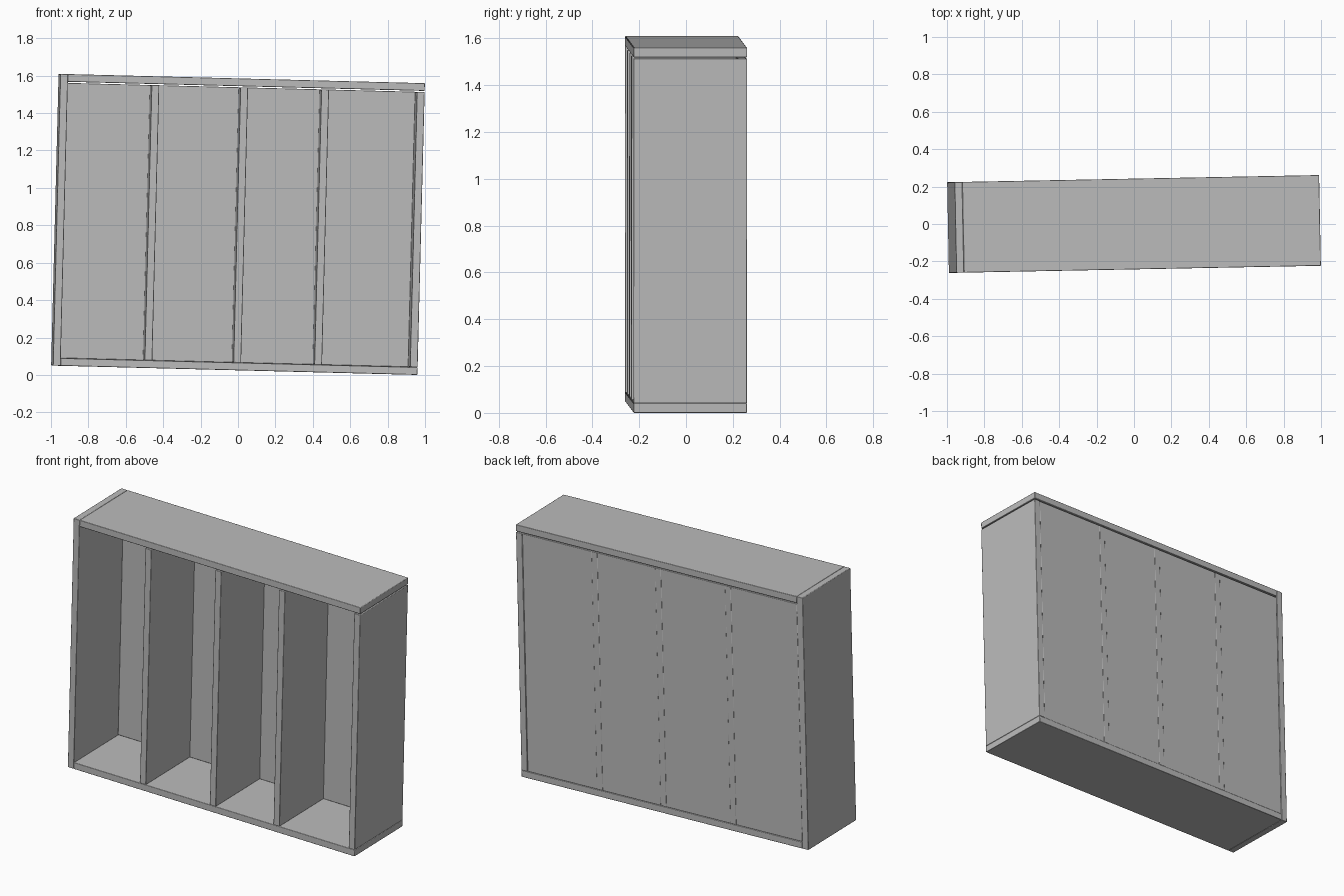
import bpy
import math
from mathutils import Matrix, Vector

cube = bpy.data.objects.get("Cube")
if cube:
    bpy.data.objects.remove(cube, do_unlink=True)

grey = bpy.data.materials.new("plain grey")
grey.use_nodes = True
colour = (0.5, 0.5, 0.5, 1)
grey.diffuse_color = colour
grey.node_tree.nodes["Principled BSDF"].inputs["Base Color"].default_value = colour

# Cabinet dimensions, measured about its own centre
W, H, D = 1.95, 1.56, 0.485
T = 0.041
GAP = 0.006
x1, y1, z1 = W / 2, D / 2, H / 2

# The whole cabinet leans and turns very slightly
tilt = (Matrix.Translation((0, 0, 0.805))
        @ Matrix.Rotation(math.radians(1.1), 4, 'Z')
        @ Matrix.Rotation(math.radians(1.46), 4, 'Y'))


def board(name, low, high):
    low, high = Vector(low), Vector(high)
    bpy.ops.mesh.primitive_cube_add(size=1)
    ob = bpy.context.object
    ob.name = name
    ob.data.transform(Matrix.Translation((low + high) / 2)
                      @ Matrix.Diagonal((*(high - low), 1)))
    ob.matrix_world = tilt
    ob.data.materials.append(grey)
    bevel = ob.modifiers.new("soft edge", 'BEVEL')
    bevel.width = 0.003
    bevel.segments = 2
    bpy.ops.object.shade_smooth_by_angle()
    return ob


# Outer frame: each board butts against the next
board("right_side", (-x1, -y1, -z1), (-x1 + T, y1, z1))
board("left_side", (x1 - T, -y1, -z1 + T), (x1, y1, z1 - T - GAP))
board("top_board", (-x1 + T, -y1, z1 - T), (x1, y1, z1))
board("bottom_board", (-x1 + T, -y1, -z1), (x1, y1, -z1 + T))

# Back panel, just short of the top board
board("back_panel", (-x1 + T, y1 - 0.04, -z1 + T),
      (x1 - T, y1 - 0.003, z1 - T - GAP))

# Upright dividers
for i, x in enumerate((-0.465, 0.01, 0.443)):
    board(f"divider_{i + 1}", (x - T / 2, -y1, -z1 + T),
          (x + T / 2, y1 - 0.002, z1 - T - GAP))
